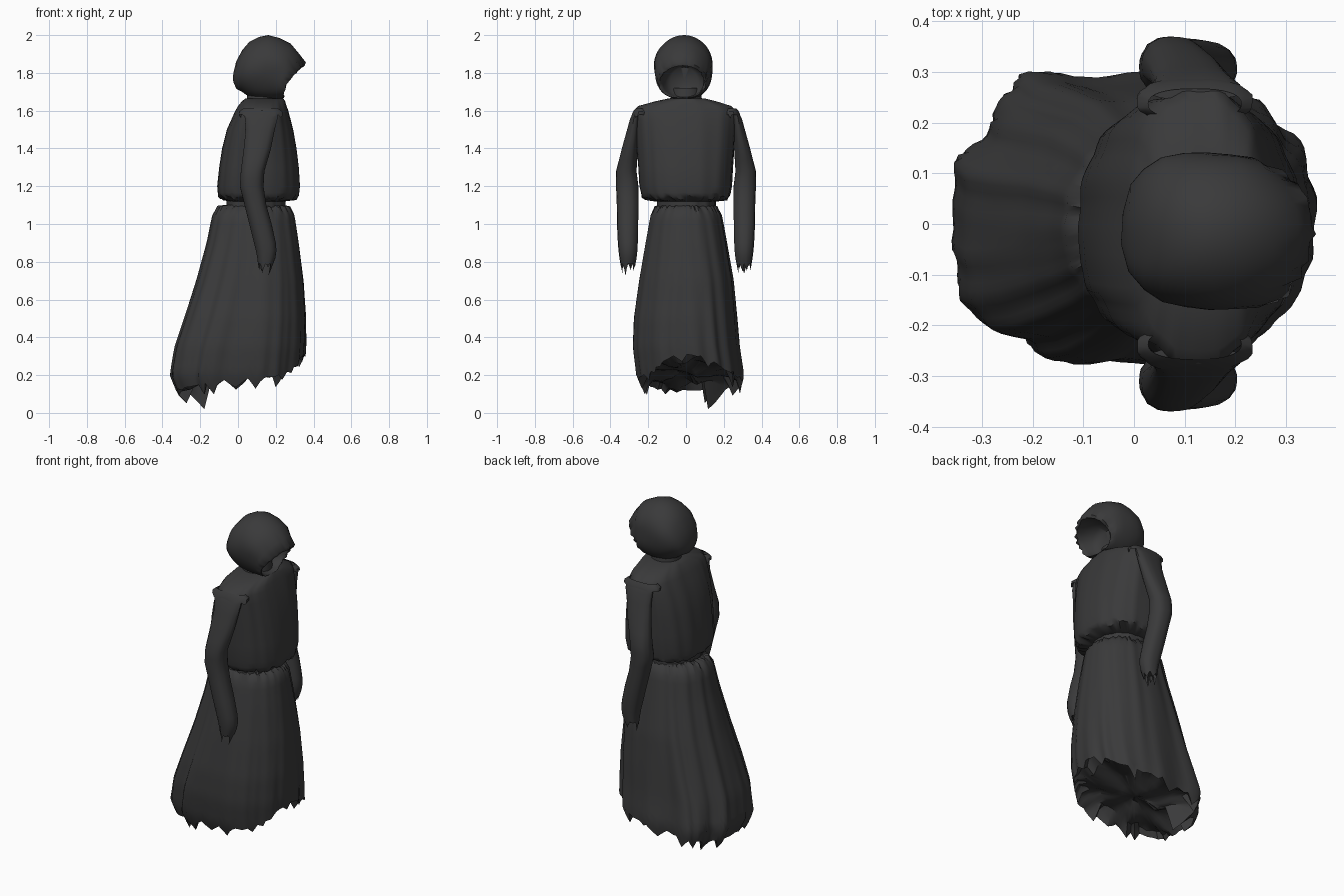
import bpy, math, random
from mathutils import Vector, noise

if "Cube" in bpy.data.objects:
    bpy.data.objects.remove(bpy.data.objects["Cube"])

random.seed(4)
cloth = bpy.data.materials.new("charcoal cloth")
cloth.diffuse_color = (0.042, 0.042, 0.043, 1)
cloth.use_nodes = True
cloth.node_tree.nodes["Principled BSDF"].inputs["Base Color"].default_value = cloth.diffuse_color


def build(name, rows, cap_first=False, cap_last=False, angle=45):
    """Join closed rows of points into a smooth shaded tube."""
    n = len(rows[0])
    verts = [p for r in rows for p in r]
    faces = [(i * n + j, i * n + (j + 1) % n, (i + 1) * n + (j + 1) % n, (i + 1) * n + j)
             for i in range(len(rows) - 1) for j in range(n)]
    for use, row in ((cap_first, 0), (cap_last, len(rows) - 1)):
        if use:
            verts.append(sum((Vector(p) for p in rows[row]), Vector()) / n)
            c = len(verts) - 1
            for j in range(n):
                a, b = row * n + j, row * n + (j + 1) % n
                faces.append((b, a, c) if row == 0 else (a, b, c))
    me = bpy.data.meshes.new(name)
    me.from_pydata([tuple(v) for v in verts], [], faces)
    me.materials.append(cloth)
    ob = bpy.data.objects.new(name, me)
    bpy.context.collection.objects.link(ob)
    for o in bpy.context.selected_objects:
        o.select_set(False)
    bpy.context.view_layer.objects.active = ob
    ob.select_set(True)
    bpy.ops.object.mode_set(mode='EDIT')
    bpy.ops.mesh.select_all(action='SELECT')
    bpy.ops.mesh.normals_make_consistent(inside=False)
    bpy.ops.object.mode_set(mode='OBJECT')
    bpy.ops.object.shade_smooth_by_angle(angle=math.radians(angle))
    return ob


def at(profile, z):
    """Interpolate (z, back x, front x, low y, high y) at a height."""
    if z >= profile[0][0]:
        return profile[0][1:]
    for p, q in zip(profile, profile[1:]):
        if z >= q[0]:
            t = (p[0] - z) / (p[0] - q[0])
            return [u + (v - u) * t for u, v in zip(p[1:], q[1:])]
    return profile[-1][1:]


def point(profile, z, a, power=2.0, fold=0.0, scale=1.0):
    x0, x1, y0, y1 = at(profile, z)
    c, s = math.cos(a), math.sin(a)
    k = scale * (1 + fold * noise.noise(Vector((c * 5, s * 5, z * 0.8))))
    e = 2 / power
    return Vector(((x0 + x1) / 2 + (x1 - x0) / 2 * k * math.copysign(abs(c) ** e, c),
                   (y0 + y1) / 2 + (y1 - y0) / 2 * k * math.copysign(abs(s) ** e, s), z))


def angles(n):
    return [2 * math.pi * j / n for j in range(n)]


def ragged(n, depth):
    """Random torn edge: a sharp tooth every few points."""
    out = []
    while len(out) < n:
        d = random.uniform(0.0, 1) ** 1.5 * depth
        out += [0, -d * 0.5, -d, -d * 0.4, -d * 0.1][:random.choice((3, 4, 5))]
    return out[:n]


# skirt: flared, trailing at the back, torn at the hem
skirt = [(1.09, -0.10, 0.27, -0.16, 0.16), (1.075, -0.13, 0.29, -0.18, 0.18),
         (1.04, -0.137, 0.30, -0.19, 0.19), (0.9, -0.165, 0.32, -0.215, 0.215),
         (0.7, -0.22, 0.343, -0.248, 0.25), (0.5, -0.285, 0.353, -0.275, 0.268),
         (0.35, -0.335, 0.35, -0.28, 0.28), (0.2, -0.36, 0.335, -0.262, 0.30),
         (0.1, -0.32, 0.30, -0.22, 0.28), (0.0, -0.22, 0.25, -0.15, 0.17)]
N = 112
torn = ragged(N, 0.075)
hem, lobe = [], []
for j, a in enumerate(angles(N)):
    c = math.cos(a)
    z = 0.21 + 0.10 * max(0, c) ** 6 - 0.09 * max(0, -c) - 0.03 * (1 - abs(c)) + torn[j]
    z -= 0.11 * math.exp(-((a - 2.5) / 0.06) ** 2)
    hem.append(max(z, 0.0))
    # uneven trailing corners of the cloth
    lobe.append(sum(h * math.exp(-((a - math.radians(d)) / w) ** 2)
                    for d, h, w in ((120, 0.10, 0.17), (146, -0.11, 0.2), (211, 0.07, 0.12))))


def skirt_point(j, t, scale=1.0):
    a = 2 * math.pi * j / N
    return point(skirt, 1.085 + (hem[j] - 1.085) * t, a, 2.2 + 0.4 * t, 0.035 + 0.05 * t,
                 scale * (1 + lobe[j] * t * t * t))


rows = [[point(skirt, 1.10, a, 2.2, 0.1, 0.85) for a in angles(N)]]
rows += [[skirt_point(j, i / 24) for j in range(N)] for i in range(25)]
for p in rows[1]:
    p.z += random.uniform(-0.015, 0.012)
build("skirt", rows)

# crumpled underside tucked inside the hem
rows = [[skirt_point(j, 1) for j in range(N)]]
for scale, lift in ((0.93, 0.03), (0.8, 0.05), (0.6, 0.05), (0.4, 0.05), (0.2, 0.05)):
    row = []
    for j in range(N):
        p = skirt_point(j, 1)
        q = Vector((p.x * scale, p.y * scale, 0))
        level = 0.165 + 0.24 * q.x
        q.z = p.z * (scale - 0.8) / 0.2 + level * (1 - scale) / 0.2 if scale > 0.8 else level
        q.z += lift + 0.05 * noise.noise(q * 9)
        row.append(q)
    rows.append(row)
build("skirt_underside", rows, False, True, 35)

# waist band
waist = [(1.2, -0.06, 0.25, -0.155, 0.155), (1.0, -0.06, 0.25, -0.155, 0.155)]
build("waist_band", [[point(waist, z, a, 2.2, 0.08) for a in angles(48)]
                     for z in (1.19, 1.15, 1.11, 1.07, 1.04)], True, True)

# blouse over the torso, gathered at the waist
blouse = [(1.665, 0.04, 0.24, -0.09, 0.10), (1.65, 0.02, 0.25, -0.16, 0.16),
          (1.625, 0.0, 0.258, -0.25, 0.24), (1.60, -0.015, 0.267, -0.275, 0.265),
          (1.5, -0.06, 0.293, -0.268, 0.262), (1.4, -0.085, 0.31, -0.26, 0.256),
          (1.3, -0.10, 0.322, -0.252, 0.248), (1.2, -0.11, 0.328, -0.247, 0.242),
          (1.15, -0.105, 0.322, -0.235, 0.232), (1.13, -0.09, 0.305, -0.215, 0.215),
          (1.12, -0.05, 0.25, -0.17, 0.17)]
N2 = 80
rows = []
for z in (1.665, 1.65, 1.625, 1.6, 1.55, 1.5, 1.4, 1.3, 1.2, 1.165, 1.15, 1.135, 1.12):
    gather = 0.012 if z in (1.15, 1.135) else 0
    row = [point(blouse, z, a, 2.4, 0.03) for a in angles(N2)]
    for p in row:
        p.z += gather * random.uniform(-1, 1)
    rows.append(row)
build("blouse", rows, True, True)

# neck
neck = [(1.8, 0.06, 0.2, -0.07, 0.07), (1.6, 0.04, 0.22, -0.09, 0.09)]
build("neck", [[point(neck, z, a) for a in angles(24)] for z in (1.72, 1.68, 1.62)])

# sleeves: bent at the elbow, ragged at shoulder and cuff
sleeve = [(1.60, 0.03, 0.21, 0.245, 0.275), (1.56, 0.035, 0.21, 0.245, 0.295),
          (1.5, 0.04, 0.195, 0.245, 0.312), (1.4, 0.03, 0.175, 0.255, 0.34),
          (1.28, 0.015, 0.14, 0.262, 0.37), (1.2, 0.01, 0.135, 0.252, 0.37),
          (1.1, 0.035, 0.15, 0.25, 0.366), (1.0, 0.06, 0.178, 0.253, 0.365),
          (0.9, 0.085, 0.20, 0.255, 0.36), (0.84, 0.10, 0.205, 0.258, 0.355),
          (0.72, 0.115, 0.16, 0.28, 0.335)]
N3 = 32
heights = (1.60, 1.58, 1.56, 1.5, 1.45, 1.4, 1.34, 1.28, 1.24, 1.2, 1.15, 1.1, 1.0, 0.95, 0.9, 0.86)
trim = [(1.63, 0.005, 0.235, 0.20, 0.268), (1.5, 0.005, 0.235, 0.20, 0.315)]
for side, sy in (("right", -1), ("left", 1)):
    mir = Vector((1, sy, 1))
    rows = [[point(sleeve, z, a, 2.2, 0.05) * mir for a in angles(N3)] for z in heights]
    for k, drop in enumerate((0.82, 0.79)):
        torn = ragged(N3, 0.065)
        rows.append([point(sleeve, drop + (torn[j] if k else 0), a, 2.2, 0.08) * mir
                     for j, a in enumerate(angles(N3))])
    # ragged fingers closed off inside the cuff
    rows.append([point(sleeve, 0.80, a, 2.2, 0, 0.7) * mir for a in angles(N3)])
    build(side + "_sleeve", rows, True, True)
    # frayed shoulder trim lying over the sleeve top
    torn = ragged(N3, 0.05)
    build(side + "_shoulder_trim",
          [[point(trim, 1.612, a, 2.4, 0, 0.8) * mir for a in angles(N3)],
           [point(trim, 1.595, a, 2.4, 0.05) * mir for a in angles(N3)],
           [point(trim, 1.58 + torn[j], a, 2.4, 0.05) * mir for j, a in enumerate(angles(N3))]])

# hood: rings of (top x, top z, bottom x, bottom z, centre y, half width), then the hollow
hood = [(-0.025, 1.80, -0.025, 1.75, -0.01, 0.03), (-0.01, 1.86, -0.01, 1.715, -0.01, 0.085),
        (0.02, 1.92, 0.02, 1.70, -0.01, 0.12), (0.06, 1.965, 0.05, 1.68, -0.01, 0.143),
        (0.11, 1.99, 0.09, 1.668, -0.01, 0.152), (0.16, 2.0, 0.13, 1.662, -0.01, 0.156),
        (0.22, 1.985, 0.17, 1.66, -0.012, 0.154), (0.28, 1.955, 0.20, 1.662, -0.015, 0.15),
        (0.325, 1.90, 0.225, 1.664, -0.018, 0.143), (0.355, 1.855, 0.24, 1.666, -0.02, 0.128),
        (0.35, 1.838, 0.235, 1.67, -0.018, 0.115), (0.29, 1.848, 0.21, 1.672, -0.015, 0.108),
        (0.22, 1.85, 0.19, 1.675, -0.01, 0.10), (0.18, 1.83, 0.17, 1.69, -0.01, 0.07)]
rows = []
for i, (tx, tz, bx, bz, cy, w) in enumerate(hood):
    row = []
    for a in angles(44):
        c, s = math.cos(a), math.sin(a)
        # wider cheeks low down, rim swept back at the sides
        wide = math.copysign(abs(s) ** (0.75 if c < 0 and i > 3 else 1), s)
        bend = -0.028 * (1 - c * c) if i in (8, 9, 10) else 0
        p = Vector(((tx + bx) / 2 + (tx - bx) / 2 * c + bend, cy + w * wide,
                    (tz + bz) / 2 + (tz - bz) / 2 * c))
        n = noise.noise(p * 9) * 0.008
        if i in (9, 10):
            n += random.uniform(-0.006, 0.006)
        row.append(p + Vector((n, s * n, 0)))
    rows.append(row)
build("hood", rows, True, True, 60)
